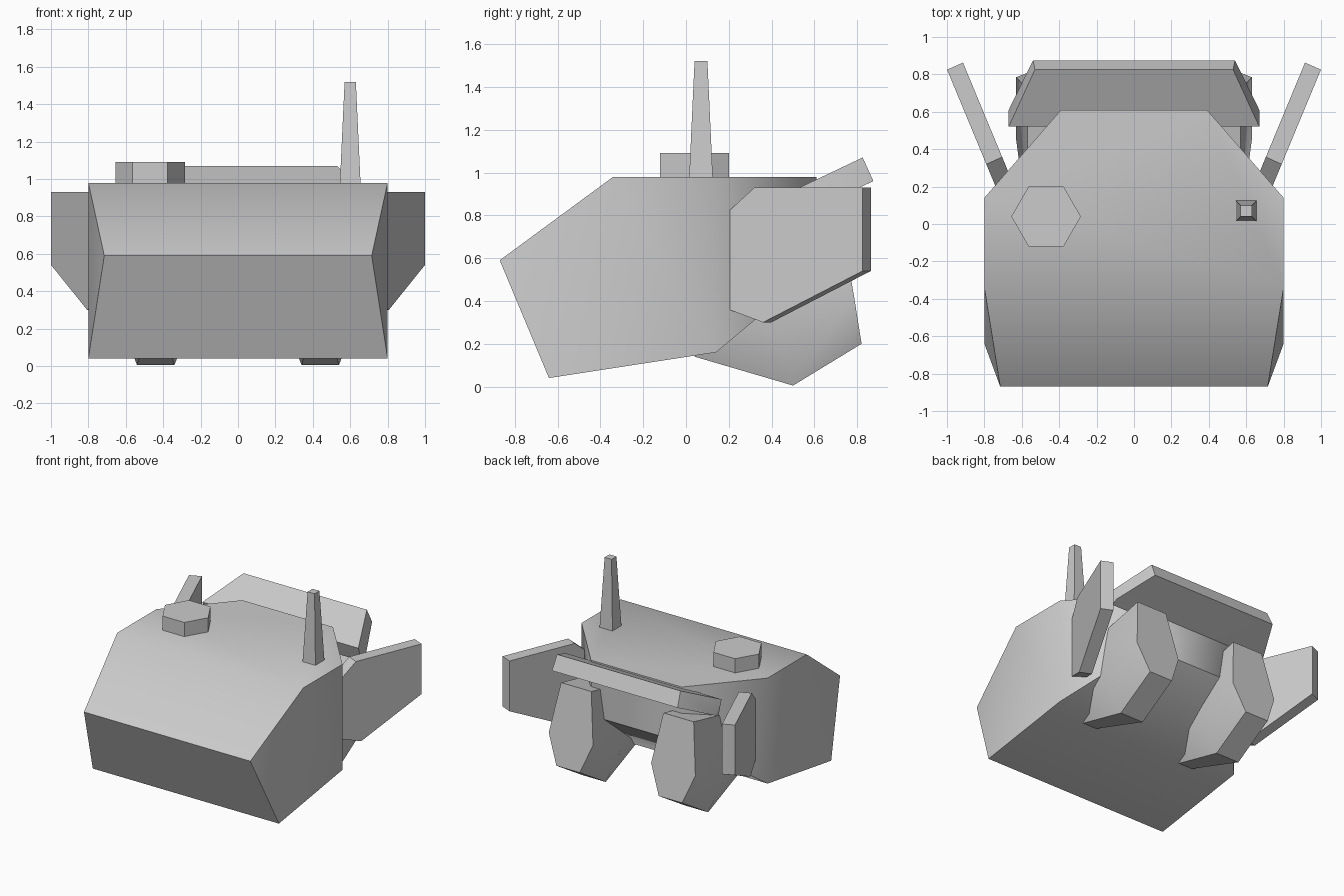
import bpy, bmesh, math

cube = bpy.data.objects.get("Cube")
if cube:
    bpy.data.objects.remove(cube, do_unlink=True)

grey = bpy.data.materials.new("plain grey")
grey.use_nodes = True
grey.diffuse_color = (0.6, 0.6, 0.6, 1)
grey.node_tree.nodes["Principled BSDF"].inputs["Base Color"].default_value = (0.6, 0.6, 0.6, 1)


def finish(obj, angle=50):
    obj.data.materials.append(grey)
    bpy.ops.object.select_all(action='DESELECT')
    obj.select_set(True)
    bpy.context.view_layer.objects.active = obj
    bpy.ops.object.shade_smooth_by_angle(angle=math.radians(angle))
    return obj


def hull(name, points, angle=50):
    """Faceted convex solid around a few corner points."""
    bm = bmesh.new()
    for p in points:
        bm.verts.new(p)
    bmesh.ops.convex_hull(bm, input=bm.verts[:])
    bmesh.ops.dissolve_limit(bm, angle_limit=0.02, verts=bm.verts[:], edges=bm.edges[:])
    bmesh.ops.recalc_face_normals(bm, faces=bm.faces[:])
    mesh = bpy.data.meshes.new(name)
    bm.to_mesh(mesh)
    bm.free()
    obj = bpy.data.objects.new(name, mesh)
    bpy.context.collection.objects.link(obj)
    return finish(obj, angle)


def both(rows, centre=0, side=1):
    """Corner pairs mirrored about a centre line, from (half width, y, z)."""
    return [(side * (centre + s * w), y, z) for w, y, z in rows for s in (-1, 1)]


# Main hull
hull("turret_body", both([
    (0.715, -0.87, 0.59), (0.80, -0.34, 0.98), (0.80, -0.64, 0.04),
    (0.80, 0.14, 0.98), (0.80, 0.14, 0.16),
    (0.39, 0.61, 0.98), (0.39, 0.61, 0.55)]))

# Sloped plate over the back
hull("rear_plate", both([
    (0.53, 0.825, 1.07), (0.67, 0.52, 0.925),
    (0.54, 0.875, 0.96), (0.67, 0.61, 0.835), (0.67, 0.56, 0.81)]), 30)

# Side plates and rear pods
wing = [(0.20, 0.82), (0.32, 0.93), (0.825, 0.93), (0.825, 0.54), (0.36, 0.30), (0.20, 0.36)]
pod = [(0.10, 0.82, 0.20), (0.19, 0.785, 0.42), (0.13, 0.72, 0.80),
       (0.10, 0.50, 0.005), (0.19, 0.45, 0.24), (0.13, 0.36, 0.72),
       (0.06, 0.04, 0.14), (0.14, 0.08, 0.32)]
for label, side in (("left", 1), ("right", -1)):
    outer = [(side * (0.74 + 0.415 * (y - 0.20)), y, z) for y, z in wing]
    inner = [(x - side * 0.085, y + 0.038, z) for x, y, z in outer]
    hull(label + "_side_plate", outer + inner, 30)
    hull(label + "_rear_pod", both(pod, 0.44, side), 40)

# Six-sided hatch
bpy.ops.mesh.primitive_cylinder_add(vertices=6, radius=0.186, depth=0.13,
                                    location=(-0.47, 0.04, 1.025),
                                    rotation=(0, 0, math.pi / 2))
hatch = bpy.context.object
hatch.name = "hatch"
finish(hatch, 30)

# Tapered square mast
hull("mast", [(0.60 + a * h, 0.07 + b * h, z)
              for h, z in ((0.056, 0.96), (0.03, 1.52))
              for a in (-1, 1) for b in (-1, 1)], 30)
